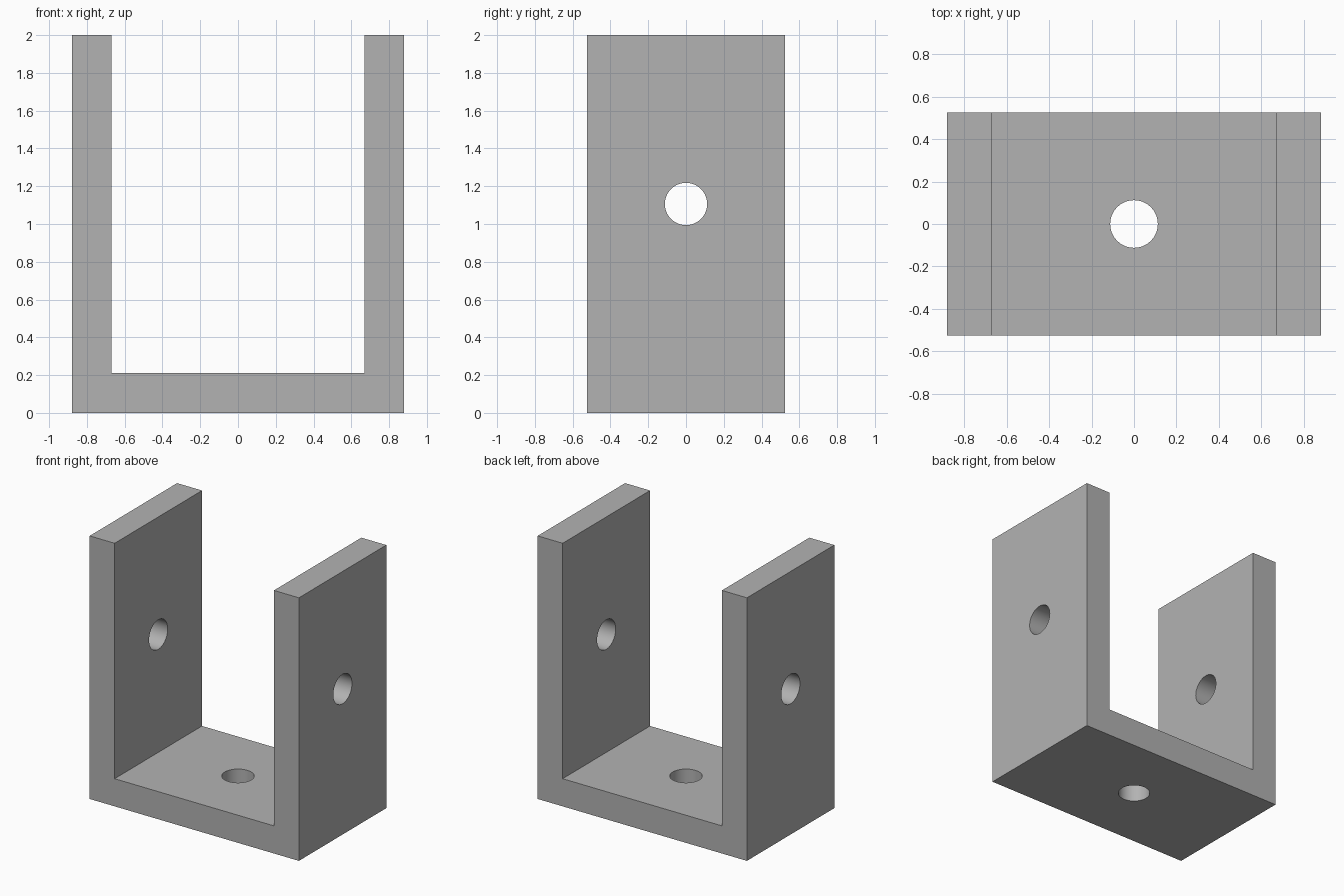
import bpy
import bmesh
import math

cube = bpy.data.objects.get("Cube")
if cube:
    bpy.data.objects.remove(cube, do_unlink=True)

HALF_W, HALF_D, HEIGHT, WALL = 0.88, 0.525, 2.0, 0.21
HOLE_R, HOLE_Z = 0.112, 1.106

# Single plain grey material
grey = bpy.data.materials.new("plain_grey")
grey.use_nodes = True
colour = (0.448, 0.448, 0.448, 1)
grey.diffuse_color = colour
grey.node_tree.nodes["Principled BSDF"].inputs["Base Color"].default_value = colour

# U-shaped bracket: extruded profile
inner = HALF_W - WALL
profile = [(-HALF_W, 0), (HALF_W, 0), (HALF_W, HEIGHT), (inner, HEIGHT),
           (inner, WALL), (-inner, WALL), (-inner, HEIGHT), (-HALF_W, HEIGHT)]
bm = bmesh.new()
face = bm.faces.new([bm.verts.new((x, -HALF_D, z)) for x, z in profile])
side = bmesh.ops.extrude_face_region(bm, geom=[face])["geom"]
bmesh.ops.translate(bm, vec=(0, 2 * HALF_D, 0),
                    verts=[v for v in side if isinstance(v, bmesh.types.BMVert)])
bmesh.ops.recalc_face_normals(bm, faces=bm.faces)
mesh = bpy.data.meshes.new("u_bracket")
bm.to_mesh(mesh)
bm.free()
mesh.materials.append(grey)
bracket = bpy.data.objects.new("u_bracket", mesh)
bpy.context.collection.objects.link(bracket)


def drill(name, location, rotation, length):
    """Cut a round through-hole in the bracket."""
    bpy.ops.mesh.primitive_cylinder_add(vertices=64, radius=HOLE_R, depth=length,
                                        location=location, rotation=rotation)
    cutter = bpy.context.object
    cutter.name = name + "_cutter"
    cutter.hide_render = True
    cutter.data.materials.append(grey)
    bpy.ops.object.select_all(action="DESELECT")
    bracket.select_set(True)
    bpy.context.view_layer.objects.active = bracket
    cut = bracket.modifiers.new(name, "BOOLEAN")
    cut.operation = "DIFFERENCE"
    cut.solver = "EXACT"
    cut.object = cutter
    bpy.ops.object.modifier_apply(modifier=cut.name)
    bpy.data.objects.remove(cutter, do_unlink=True)


# Cross hole through both arms, and mounting hole through the base
drill("arm_hole", (0, 0, HOLE_Z), (0, math.pi / 2, 0), 3)
drill("base_hole", (0, 0, WALL / 2), (0, 0, 0), 4 * WALL)

bpy.ops.object.shade_smooth_by_angle(angle=math.radians(30))
